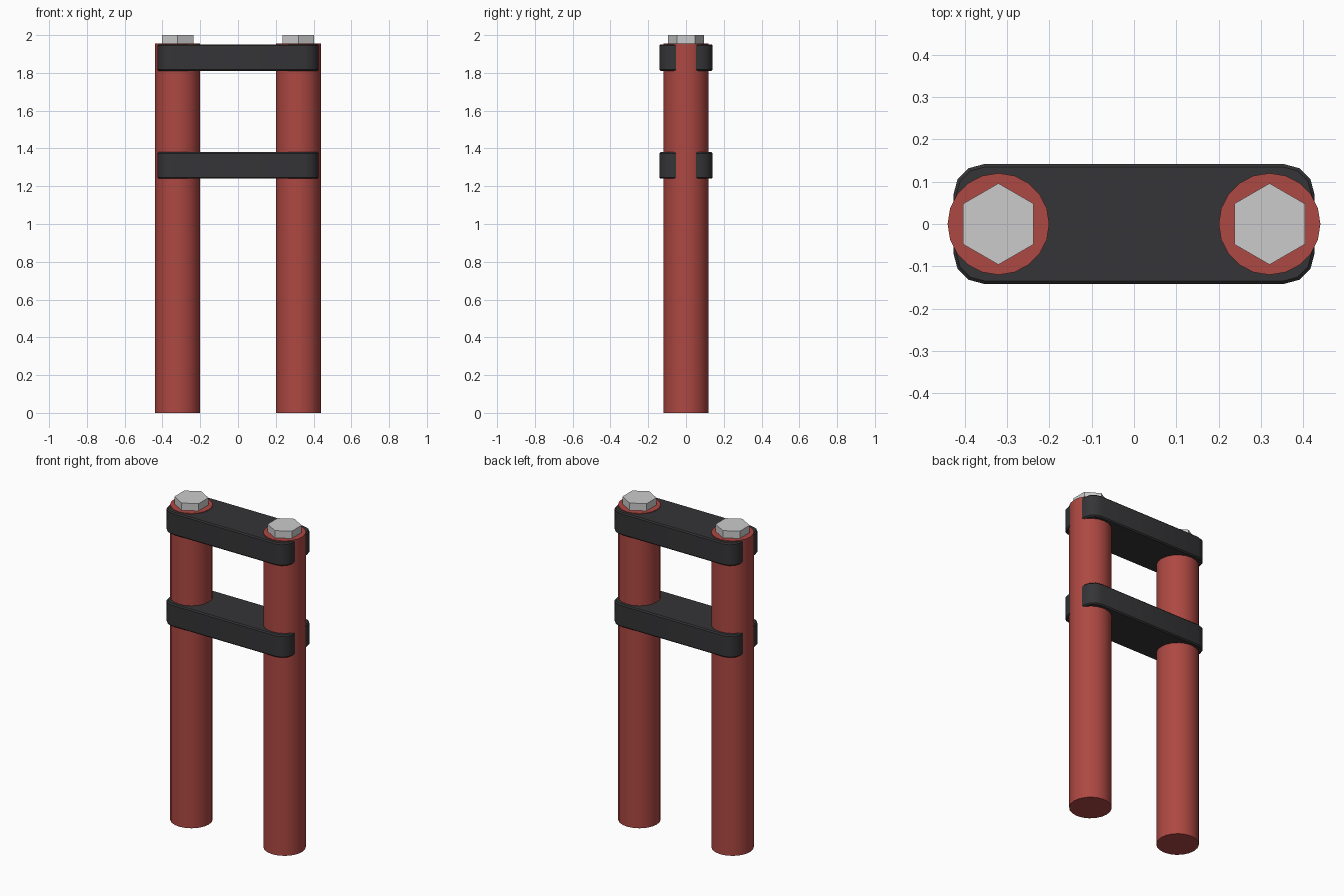
import bpy, bmesh
from math import radians

if "Cube" in bpy.data.objects:
    bpy.data.objects.remove(bpy.data.objects["Cube"])


def material(name, color):
    m = bpy.data.materials.new(name)
    m.diffuse_color = color
    m.use_nodes = True
    m.node_tree.nodes["Principled BSDF"].inputs["Base Color"].default_value = m.diffuse_color
    return m


red = material("red_paint", (0.42, 0.065, 0.055, 1))
black = material("black_plastic", (0.035, 0.035, 0.038, 1))


def finish(bm, name, mat=None, smooth=True):
    me = bpy.data.meshes.new(name)
    bm.to_mesh(me)
    bm.free()
    ob = bpy.data.objects.new(name, me)
    bpy.context.collection.objects.link(ob)
    if mat:
        me.materials.append(mat)
    if smooth:
        bpy.ops.object.select_all(action='DESELECT')
        ob.select_set(True)
        bpy.context.view_layer.objects.active = ob
        bpy.ops.object.shade_smooth_by_angle(angle=radians(35))
    return ob


def cylinder(name, x, radius, z0, z1, sides, mat=None, smooth=True):
    bm = bmesh.new()
    bmesh.ops.create_cone(bm, cap_ends=True, segments=sides, radius1=radius,
                          radius2=radius, depth=z1 - z0)
    bmesh.ops.translate(bm, verts=bm.verts, vec=(x, 0, (z0 + z1) / 2))
    finish(bm, name, mat, smooth)


def clamp(name, z0, z1):
    bm = bmesh.new()
    bmesh.ops.create_cube(bm, size=1)
    bmesh.ops.scale(bm, verts=bm.verts, vec=(0.853, 0.283, z1 - z0))
    bmesh.ops.translate(bm, verts=bm.verts, vec=(0, 0, (z0 + z1) / 2))
    # Round the upright corners, then soften the top and bottom rims
    upright = [e for e in bm.edges
               if abs(e.verts[0].co.z - e.verts[1].co.z) > 0.01]
    bmesh.ops.bevel(bm, geom=upright, offset=0.073, segments=3, profile=0.5,
                    affect='EDGES')
    rims = [e for e in bm.edges
            if abs(e.verts[0].co.z - e.verts[1].co.z) < 0.001]
    bmesh.ops.bevel(bm, geom=rims, offset=0.007, segments=1, affect='EDGES')
    finish(bm, name, black)


# Fork tubes with hex cap bolts
for side, x in (("left", -0.32), ("right", 0.32)):
    cylinder(side + "_tube", x, 0.12, 0, 1.955, 20, red)
    cylinder(side + "_cap_bolt", x, 0.096, 1.94, 2.0, 6, smooth=False)

# Clamps joining the tubes
clamp("lower_clamp", 1.24, 1.381)
clamp("upper_clamp", 1.81, 1.951)
